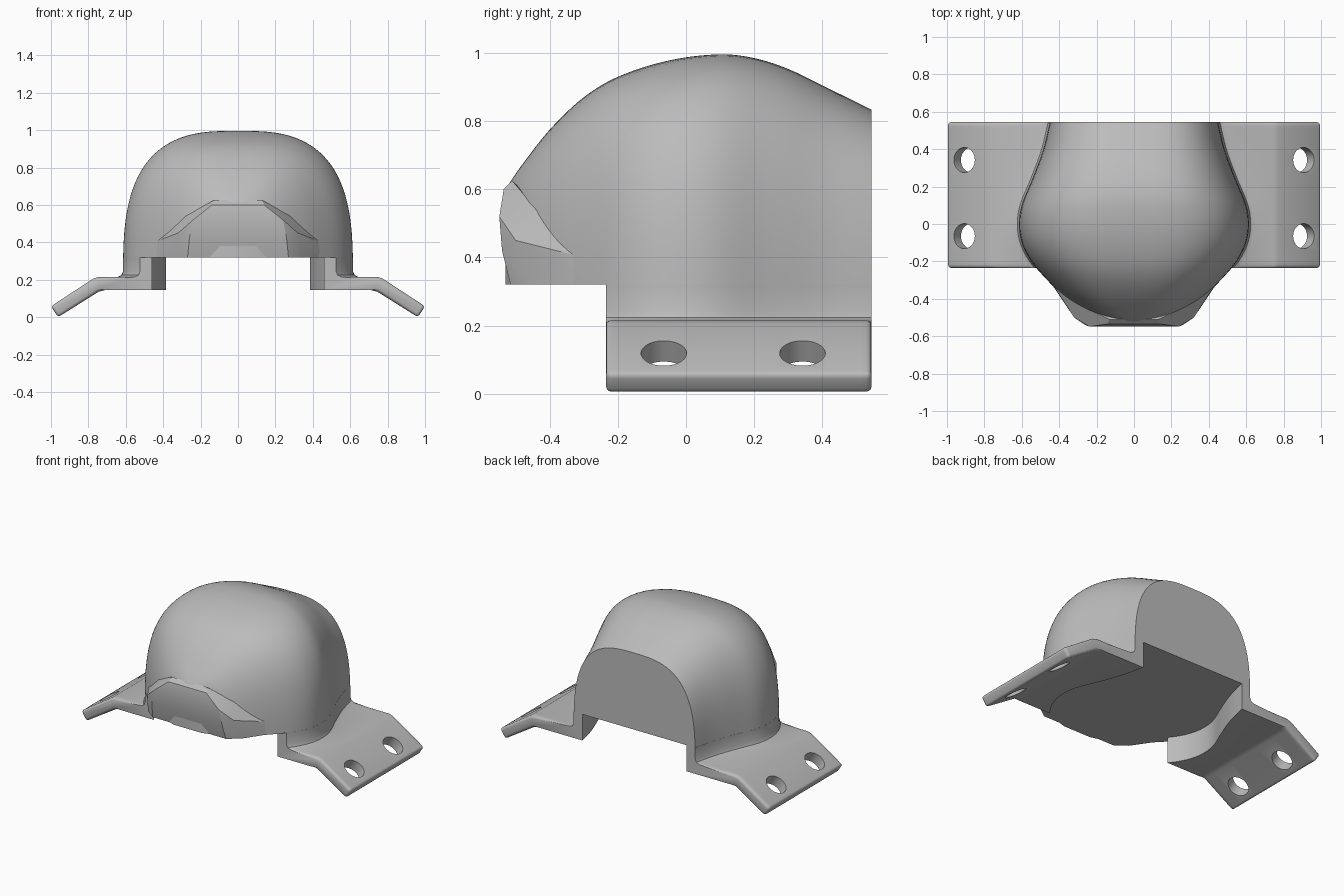
import bpy, bmesh, math
from mathutils import Vector, Matrix

if "Cube" in bpy.data.objects:
    bpy.data.objects.remove(bpy.data.objects["Cube"])

grey = bpy.data.materials.new("plain_grey")
grey.use_nodes = True
grey.diffuse_color = (0.5, 0.5, 0.5, 1)
grey.node_tree.nodes["Principled BSDF"].inputs["Base Color"].default_value = (0.5, 0.5, 0.5, 1)

BACK, LEG_FRONT, FLOOR = 0.545, -0.235, 0.32

# Control points along y: half width and crown height
WIDTH = [(-0.53, 0.1), (-0.49, 0.23), (-0.4, 0.36), (-0.3, 0.465), (-0.2, 0.55),
         (-0.1, 0.6), (0, 0.615), (0.1, 0.601), (0.25, 0.54), (0.4, 0.485), (BACK, 0.45)]
CROWN = [(-0.53, 0.6), (-0.49, 0.66), (-0.4, 0.775), (-0.3, 0.87), (-0.2, 0.93),
         (-0.05, 0.978), (0.1, 0.996), (0.2, 0.985), (0.3, 0.953), (0.42, 0.895), (BACK, 0.833)]


def smooth_value(points, y):
    """Cubic interpolation through control points."""
    last = len(points) - 1
    i = max(k for k in range(last) if points[k][0] <= y or k == 0)

    def slope(k):
        a, b = points[max(k - 1, 0)], points[min(k + 1, last)]
        return (b[1] - a[1]) / (b[0] - a[0])

    (y0, v0), (y1, v1) = points[i], points[i + 1]
    d = y1 - y0
    t = (y - y0) / d
    return ((2*t**3 - 3*t**2 + 1) * v0 + (t**3 - 2*t**2 + t) * d * slope(i)
            + (3*t**2 - 2*t**3) * v1 + (t**3 - t**2) * d * slope(i + 1))


def make_object(name, bm):
    bmesh.ops.recalc_face_normals(bm, faces=bm.faces)
    mesh = bpy.data.meshes.new(name)
    bm.to_mesh(mesh)
    bm.free()
    mesh.materials.append(grey)
    obj = bpy.data.objects.new(name, mesh)
    bpy.context.collection.objects.link(obj)
    return obj


def finish(obj, angle=35):
    bpy.ops.object.select_all(action='DESELECT')
    obj.select_set(True)
    bpy.context.view_layer.objects.active = obj
    for mod in list(obj.modifiers):
        bpy.ops.object.modifier_apply(modifier=mod.name)
    bpy.ops.object.shade_smooth_by_angle(angle=math.radians(angle))


def loft(section, y_start, y_end, steps):
    """Skin closed sections (x, z) along y and cap both ends."""
    bm = bmesh.new()
    rings = []
    for i in range(steps + 1):
        y = y_start + (y_end - y_start) * i / steps
        rings.append([bm.verts.new((x, y, z)) for x, z in section(y)])
    for a, b in zip(rings, rings[1:]):
        for k in range(len(a)):
            n = (k + 1) % len(a)
            bm.faces.new((a[k], a[n], b[n], b[k]))
    bm.faces.new(rings[0])
    bm.faces.new(rings[-1])
    return bm


# Dome: squarish arch cut flat underneath
def dome_section(y, count=48, power=3.0, base=0.2):
    w, h = smooth_value(WIDTH, y), smooth_value(CROWN, y) - base
    start = math.asin(((FLOOR - base) / h) ** (power / 2))
    points = []
    for i in range(count + 1):
        t = start + (math.pi - 2 * start) * i / count
        c = math.cos(t)
        points.append((math.copysign(abs(c) ** (2 / power), c) * w,
                       base + h * math.sin(t) ** (2 / power)))
    return points


finish(make_object("dome", loft(dome_section, -0.53, BACK, 60)))

# Nose: faceted bulge at the front of the dome
bm = bmesh.new()
for x, y, z in [(0.475, -0.27, 0.32), (0.45, -0.3, 0.4), (0.345, -0.46, 0.32),
                (0.32, -0.5, 0.45), (0.27, -0.515, 0.32), (0.26, -0.54, 0.42),
                (0.24, -0.548, 0.52), (0.14, -0.535, 0.6), (0.13, -0.51, 0.625),
                (0.28, -0.44, 0.54), (0.3, -0.2, 0.32)]:
    for side in (1, -1):
        bm.verts.new((side * x, y, z))
hull = bmesh.ops.convex_hull(bm, input=bm.verts)
bmesh.ops.delete(bm, geom=list({v for v in hull["geom_interior"] if isinstance(v, bmesh.types.BMVert)}),
                 context='VERTS')
finish(make_object("nose", bm), 30)


# Mounting flange: curved leg under the dome wall with a bent plate
def flange_section(y):
    w = smooth_value(WIDTH, y)
    inner = w - 0.065
    return [(inner, 0.145), (0.71, 0.145), (0.745, 0.136), (0.962, 0.0), (1.0, 0.058),
            (0.775, 0.205), (0.745, 0.215), (w + 0.03, 0.215), (w + 0.009, 0.224),
            (w, 0.245), (w, FLOOR), (inner, FLOOR)]


bm = loft(flange_section, LEG_FRONT, BACK, 24)
bmesh.ops.recalc_face_normals(bm, faces=bm.faces)
rims = [e for e in bm.edges if e.calc_face_angle(0) > 0.7
        and (e.verts[0].co.x + e.verts[1].co.x) / 2 > 0.6
        and min(v.co.x for v in e.verts) > 0.45 and max(v.co.z for v in e.verts) < 0.22
        and max(v.co.x for v in e.verts) > 0.7]
bmesh.ops.bevel(bm, geom=rims, offset=0.016, segments=3, profile=0.5, affect='EDGES')
flange = make_object("mounting_flanges", bm)

# Bolt holes square to the sloping plate
tilt = Vector((0.54, 0, 0.84)).to_track_quat('Z', 'Y').to_matrix().to_4x4()
bm = bmesh.new()
for y in (-0.065, 0.342):
    bmesh.ops.create_cone(bm, cap_ends=True, segments=40, radius1=0.067, radius2=0.067,
                          depth=0.3, matrix=Matrix.Translation((0.89, y, 0.092)) @ tilt)
cutter = make_object("hole_cutter", bm)
cutter.hide_render = True
cut = flange.modifiers.new("holes", 'BOOLEAN')
cut.operation, cut.object, cut.solver = 'DIFFERENCE', cutter, 'EXACT'
flange.modifiers.new("mirror", 'MIRROR')
finish(flange)
bpy.data.objects.remove(cutter)
